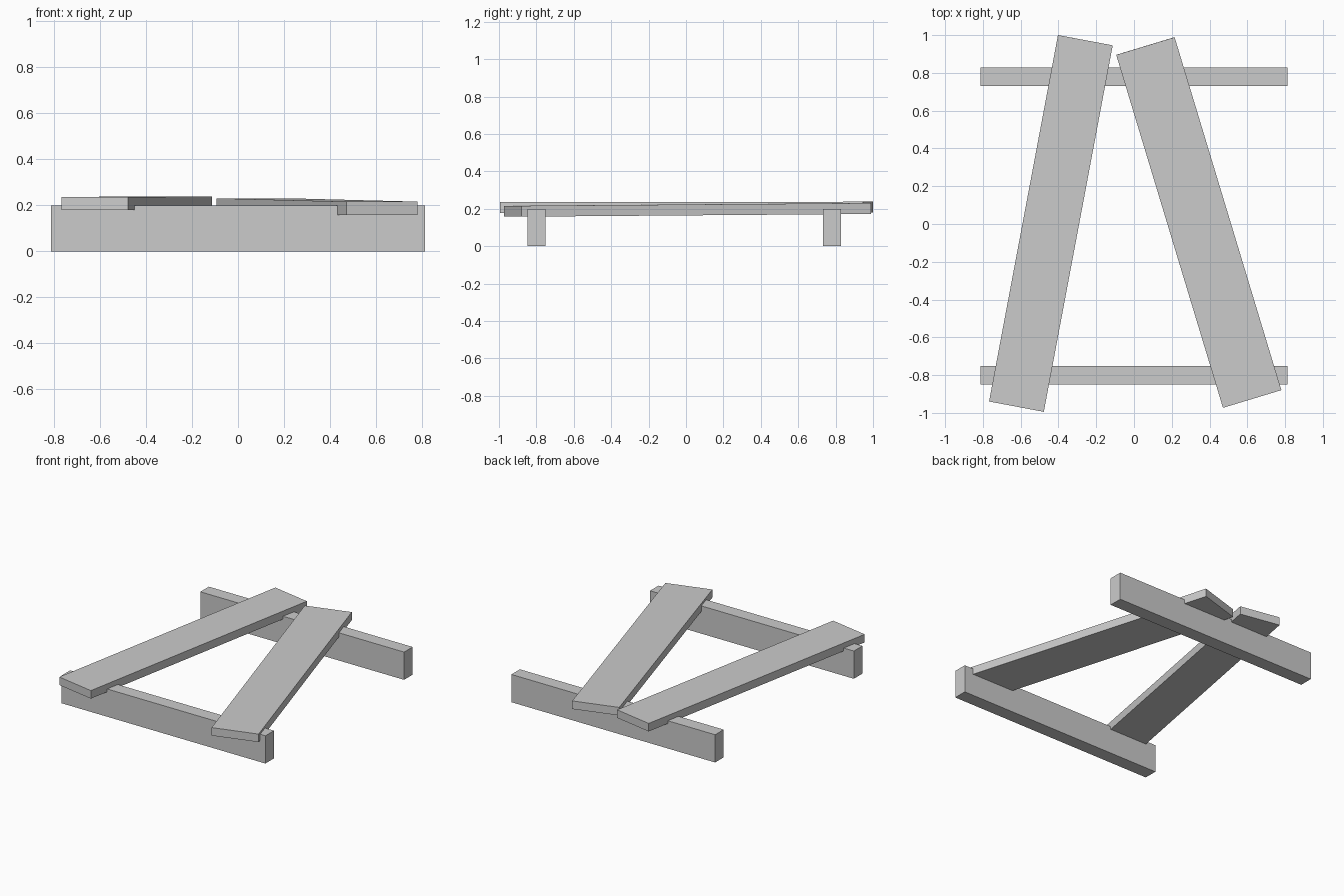
import bpy
from math import radians

if "Cube" in bpy.data.objects:
    bpy.data.objects.remove(bpy.data.objects["Cube"])


def board(name, size, centre, pitch=0.0, turn=0.0):
    """Flat-faced box, pitched along its length and then turned about z."""
    bpy.ops.mesh.primitive_cube_add(size=1, location=centre)
    ob = bpy.context.object
    ob.name = name
    ob.scale = size
    ob.rotation_euler = (radians(pitch), 0, radians(turn))
    return ob


# Two cross rails standing on edge
for name, y in (("front_rail", -0.80), ("back_rail", 0.78)):
    board(name, (1.625, 0.097, 0.2), (0, y, 0.1))

# Two slanted planks sunk slightly into the rails
board("left_plank", (0.295, 1.974, 0.058), (-0.44, 0.003, 0.208), 0.03, -10.65)
board("right_plank", (0.323, 1.952, 0.058), (0.343, 0.008, 0.194), 0.43, 16.83)
